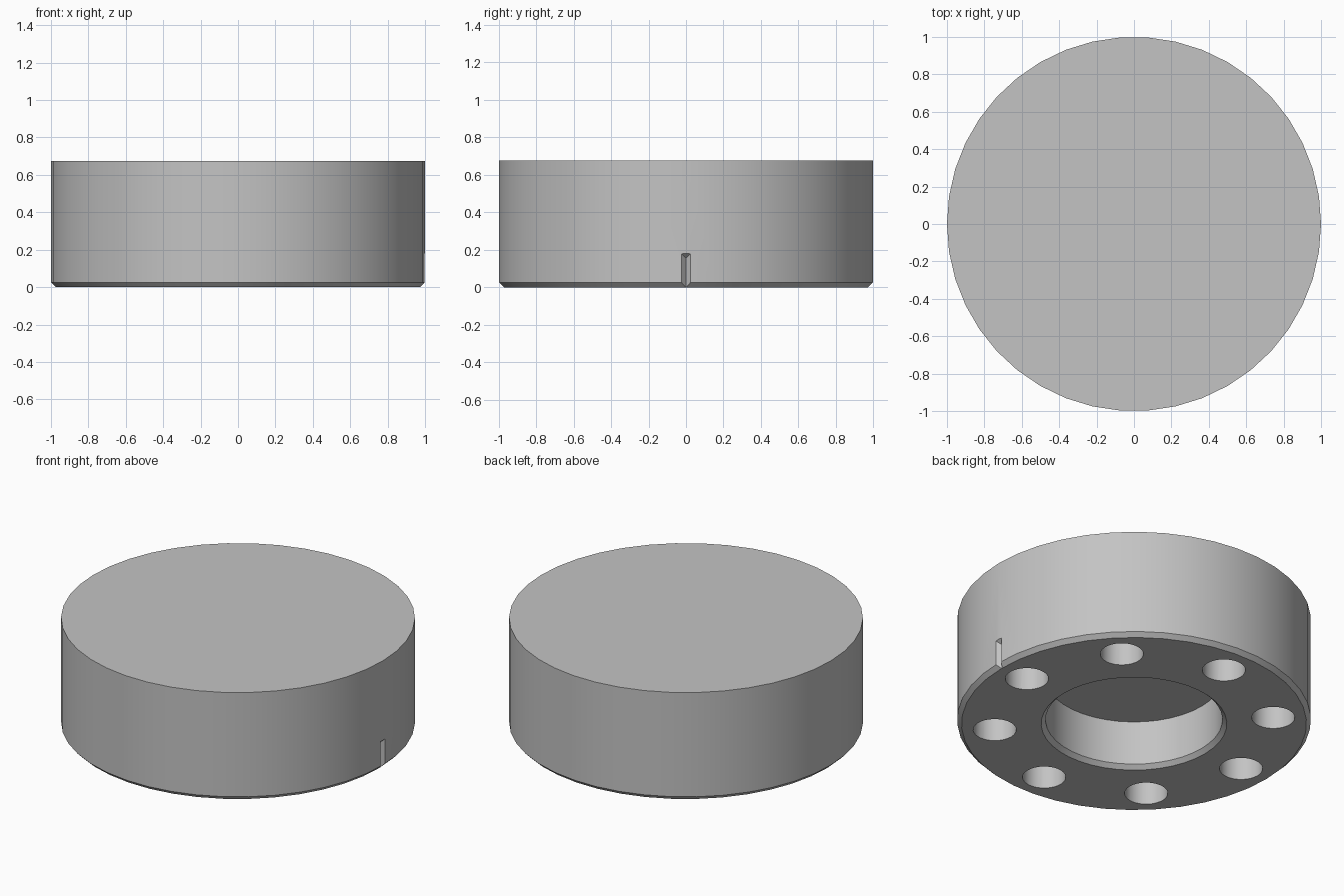
import bpy, bmesh, math

if "Cube" in bpy.data.objects:
    bpy.data.objects.remove(bpy.data.objects["Cube"])

# Single grey metal
grey = bpy.data.materials.new("grey_metal")
grey.use_nodes = True
colour = (0.55, 0.55, 0.55, 1)
grey.diffuse_color = colour
grey.node_tree.nodes["Principled BSDF"].inputs["Base Color"].default_value = colour

HEIGHT = 0.675
CHAMFER = 0.025
RECESS_RADIUS, RECESS_DEPTH = 0.5, 0.3
HOLE_RADIUS, HOLE_RING, HOLE_DEPTH = 0.122, 0.79, 0.3


def make_object(name, bm):
    bmesh.ops.recalc_face_normals(bm, faces=bm.faces)
    mesh = bpy.data.meshes.new(name)
    bm.to_mesh(mesh)
    bm.free()
    mesh.materials.append(grey)
    obj = bpy.data.objects.new(name, mesh)
    bpy.context.collection.objects.link(obj)
    return obj


def lathe(name, profile, sides):
    """Closed solid of revolution; the profile starts and ends as flat caps."""
    bm = bmesh.new()
    rings = []
    for r, z in profile:
        rings.append([bm.verts.new((r * math.cos(a), r * math.sin(a), z))
                      for a in (math.tau * i / sides for i in range(sides))])
    for low, high in zip(rings, rings[1:]):
        for i in range(sides):
            j = (i + 1) % sides
            bm.faces.new((low[i], low[j], high[j], high[i]))
    bm.faces.new(rings[0])
    bm.faces.new(rings[-1])
    return make_object(name, bm)


# Thick disc with chamfered lower rim and a round recess underneath
body = lathe("disc_body", [
    (1, HEIGHT), (1, CHAMFER), (1 - CHAMFER, 0),
    (RECESS_RADIUS + CHAMFER, 0), (RECESS_RADIUS, CHAMFER),
    (RECESS_RADIUS, RECESS_DEPTH)], 42)

# Ring of eight blind holes in the underside
cutters = []
for i in range(8):
    angle = math.tau * i / 8
    hole = lathe("hole_cutter", [(HOLE_RADIUS, -0.1), (HOLE_RADIUS, HOLE_DEPTH)], 32)
    hole.location = (HOLE_RING * math.cos(angle), HOLE_RING * math.sin(angle), 0)
    cutters.append(hole)

# V-shaped index notch on the +x side, with a sloping upper end
bm = bmesh.new()
inner, outer = 0.973, 1.027
section = [(inner, 0, 0.155), (outer, -0.05, 0.205), (outer, 0.05, 0.205)]
top = [bm.verts.new(p) for p in section]
base = [bm.verts.new((x, y, -0.1)) for x, y, z in section]
bm.faces.new(top)
bm.faces.new(base)
for i in range(3):
    j = (i + 1) % 3
    bm.faces.new((top[i], top[j], base[j], base[i]))
cutters.append(make_object("notch_cutter", bm))

# Cut everything, then drop the cutters
bpy.ops.object.select_all(action="DESELECT")
bpy.context.view_layer.objects.active = body
body.select_set(True)
for cutter in cutters:
    cutter.hide_render = True
    mod = body.modifiers.new("cut", "BOOLEAN")
    mod.operation = "DIFFERENCE"
    mod.solver = "EXACT"
    mod.object = cutter
    bpy.ops.object.modifier_apply(modifier=mod.name)
    bpy.data.objects.remove(cutter)

bpy.ops.object.shade_smooth_by_angle(angle=math.radians(30))
